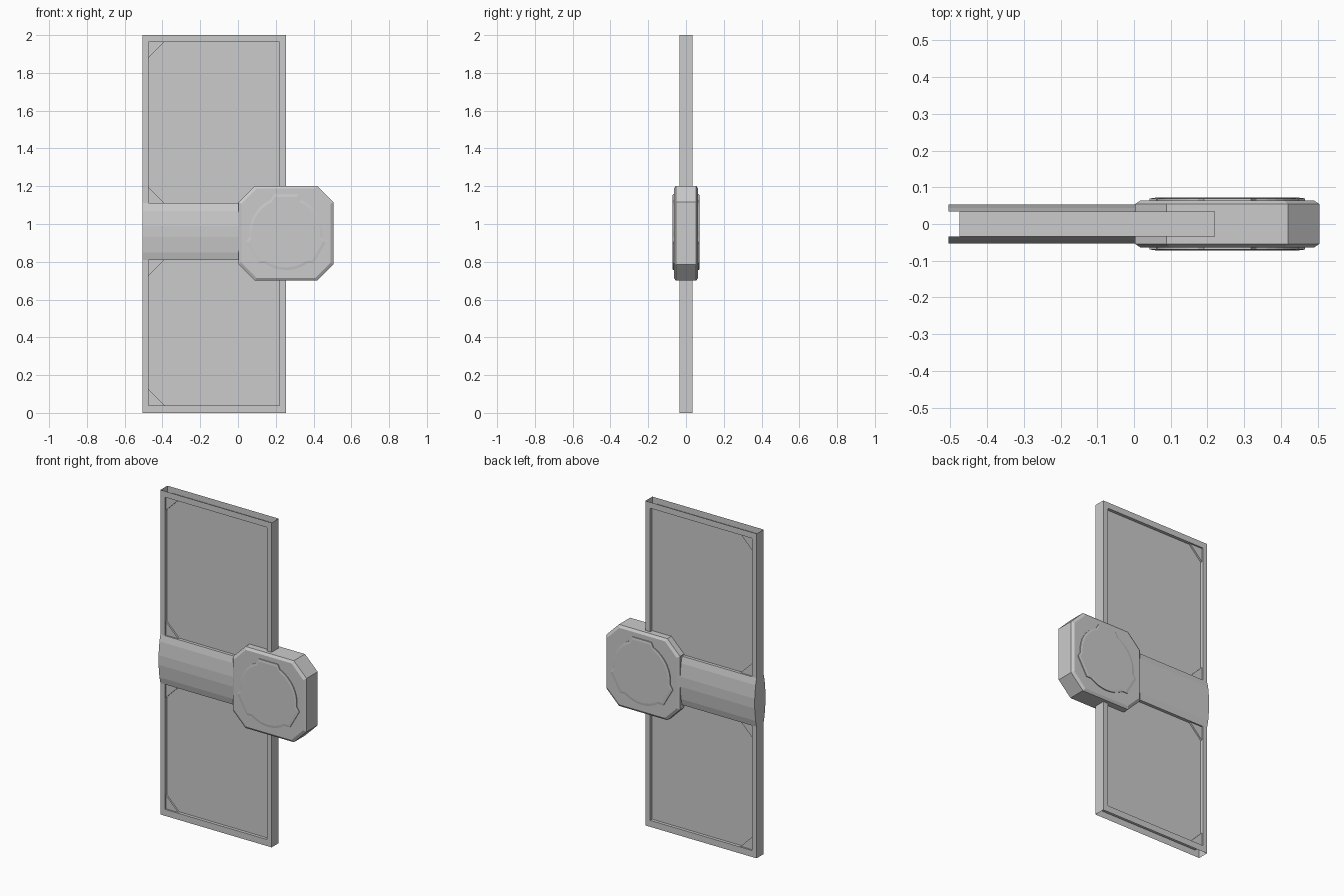
import bpy, bmesh
from math import sin, cos, radians

if "Cube" in bpy.data.objects:
    bpy.data.objects.remove(bpy.data.objects["Cube"])

def make(name, polys):
    """Build a mesh object from a list of polygons given as point lists."""
    bm = bmesh.new()
    for p in polys:
        bm.faces.new([bm.verts.new(v) for v in p])
    bmesh.ops.remove_doubles(bm, verts=bm.verts, dist=1e-5)
    bmesh.ops.recalc_face_normals(bm, faces=bm.faces)
    me = bpy.data.meshes.new(name)
    bm.to_mesh(me)
    bm.free()
    ob = bpy.data.objects.new(name, me)
    bpy.context.collection.objects.link(ob)
    return ob

def loft(name, outline, levels, centre=(0, 0)):
    """Stack scaled copies of an XZ outline along y: levels = (y, scale)."""
    cx, cz = centre
    rings = [[(cx + x * s, y, cz + z * s) for x, z in outline] for y, s in levels]
    n = len(outline)
    polys = [rings[0], rings[-1]]
    for a, b in zip(rings, rings[1:]):
        polys += [[a[i], a[(i + 1) % n], b[(i + 1) % n], b[i]] for i in range(n)]
    return make(name, polys)

# Door frame: hollow front and back plates with two openings and inner lips
xs = [-.505, -.475, .22, .253]
zs = [0, .04, .81, 1.11, 1.963, 2]
T, P = .034, .015
polys = []
for s in (-1, 1):
    for i in range(3):
        for j in range(5):
            x0, x1, z0, z1 = xs[i], xs[i + 1], zs[j], zs[j + 1]
            c = [(x0, z0), (x1, z0), (x1, z1), (x0, z1)]
            if i == 1 and j in (1, 3):
                for a, b in zip(c, c[1:] + c[:1]):
                    polys.append([(a[0], s * T, a[1]), (b[0], s * T, b[1]),
                                  (b[0], s * P, b[1]), (a[0], s * P, a[1])])
            else:
                polys.append([(x, s * T, z) for x, z in c])
for x in (xs[0], xs[3]):
    for z0, z1 in zip(zs, zs[1:]):
        polys.append([(x, -T, z0), (x, T, z0), (x, T, z1), (x, -T, z1)])
make("door_frame", polys)

# Recessed panels, with triangular gussets in their left corners
for label, z0, z1 in (("lower", .04, .81), ("upper", 1.11, 1.963)):
    loft(label + "_panel", [(-.475, z0), (.22, z0), (.22, z1), (-.475, z1)],
         [(-P, 1), (P, 1)])
    for end, z, d in (("bottom", z0, .085), ("top", z1, -.085)):
        loft(f"{label}_{end}_gusset", [(-.475, z), (-.39, z), (-.475, z + d)],
             [(-.025, 1), (.025, 1)])

# Faceted crossbar bulging from both faces of the door
half = [(-.15, T), (-.11, .044), (-.03, .0525), (.03, .0525), (.11, .044), (.15, T)]
x0, x1 = -.505, .06
polys = []
for s in (-1, 1):
    for (a, ya), (b, yb) in zip(half, half[1:]):
        polys.append([(x0, s * ya, .96 + a), (x1, s * ya, .96 + a),
                      (x1, s * yb, .96 + b), (x0, s * yb, .96 + b)])
for x in (x0, x1):
    polys.append([(x, y, .96 + z) for z, y in half] +
                 [(x, -y, .96 + z) for z, y in reversed(half)])
make("crossbar", polys)

# Octagonal lock housing with bevelled faces
C = (.254, .951)
h, k = .251, .165
octagon = [(-k, -h), (k, -h), (h, -k), (h, k), (k, h), (-k, h), (-h, k), (-h, -k)]
loft("lock_housing", octagon, [(-.064, .94), (-.054, 1), (.054, 1), (.064, .94)], C)

# Raised dial with three flat tabs, on both faces
dial = []
for t in (90, 210, 330):
    u, r = (cos(radians(t)), sin(radians(t))), .195
    for w in (-.064, .064):
        dial.append((u[0] * .207 - u[1] * w, u[1] * .207 + u[0] * w))
    for i in range(9):
        a = radians(t + 24 + 72 * i / 8)
        dial.append((r * cos(a), r * sin(a)))
for name, s in (("front_dial", -1), ("back_dial", 1)):
    loft(name, dial, [(s * .062, 1), (s * .0695, 1), (s * .0715, .93)], C)
